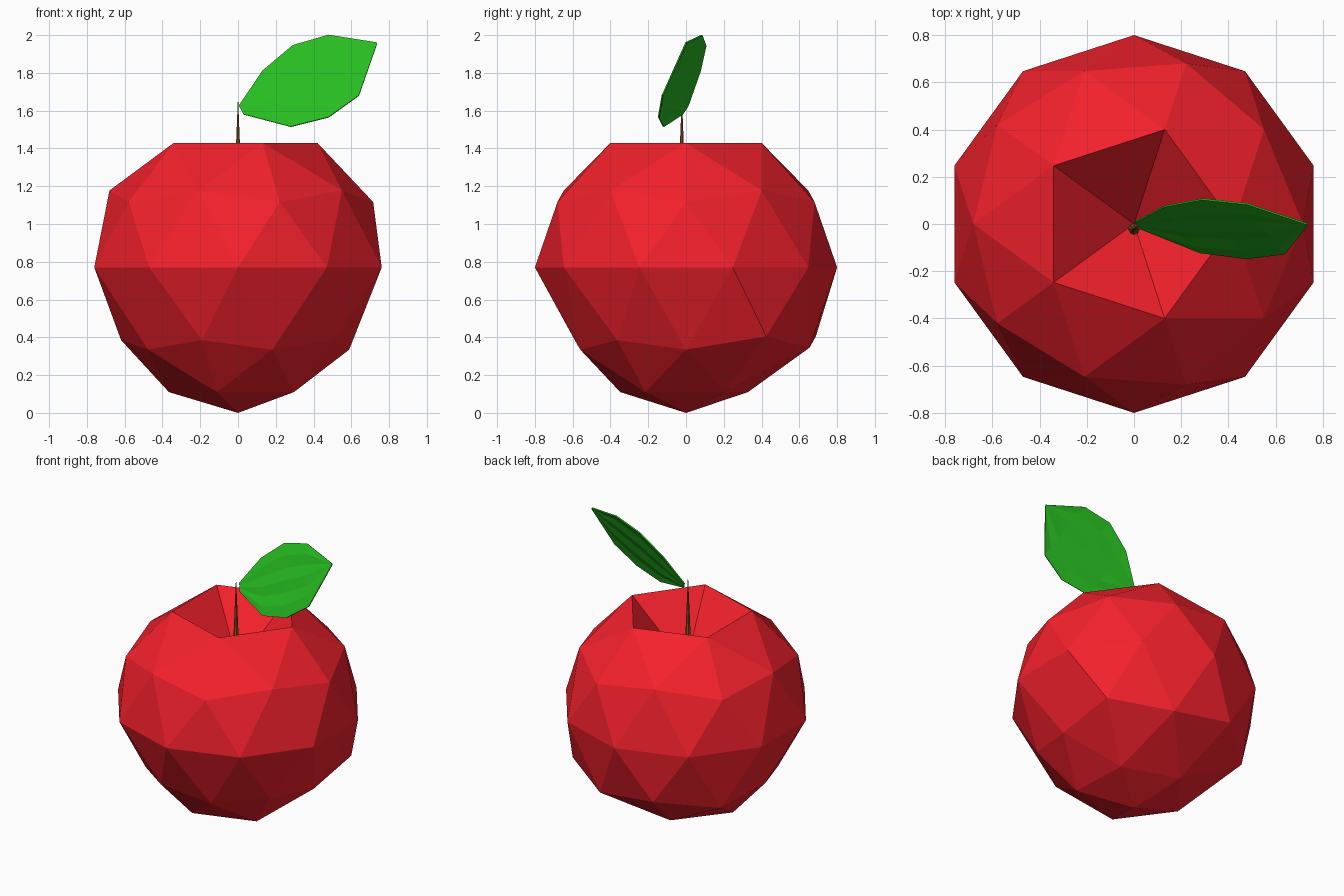
import bpy, bmesh
from mathutils import Vector

if "Cube" in bpy.data.objects:
    bpy.data.objects.remove(bpy.data.objects["Cube"])


def material(name, rgb):
    m = bpy.data.materials.new(name)
    m.diffuse_color = (*rgb, 1)
    m.use_nodes = True
    m.node_tree.nodes["Principled BSDF"].inputs["Base Color"].default_value = m.diffuse_color
    return m


def make_object(name, bm, mat):
    mesh = bpy.data.meshes.new(name)
    bm.to_mesh(mesh)
    bm.free()
    ob = bpy.data.objects.new(name, mesh)
    ob.data.materials.append(mat)
    bpy.context.collection.objects.link(ob)
    return ob


# Fruit body: icosphere with a tapered lower half and a sunken crown
bm = bmesh.new()
bmesh.ops.create_icosphere(bm, subdivisions=2, radius=1)
for v in bm.verts:
    x, y, z = v.co
    taper, height = 1.0, 0.77 + 0.775 * z
    if z > 0.95:
        height = 1.05
    elif z < -0.95:
        height = 0.0
    elif z < -0.8:
        taper, height = (0.82 if y > 0.1 else 0.87), 0.11
    elif z < -0.2:
        back = y > 0.1
        taper = 1.01 if back else 0.865
        if z < -0.5:
            height = 0.345 if back else 0.335
        else:
            height = 0.405 if back else 0.385
    v.co = (x * 0.8 * taper, y * 0.8 * taper, height)
make_object("fruit_body", bm, material("red_skin", (0.9, 0.015, 0.025)))

# Stem: slim pointed cone rising from the hollow
bm = bmesh.new()
bmesh.ops.create_cone(bm, cap_ends=True, segments=8, radius1=0.025, radius2=0.0, depth=0.63)
bmesh.ops.translate(bm, verts=bm.verts, vec=(0, -0.022, 1.05 + 0.315))
make_object("stem", bm, material("brown_stem", (0.27, 0.1, 0.015)))

# Leaf: cross-strips between upper and lower edges, lightly pleated like veins
sections = [
    ((0.005, 0.01, 1.625), (0.03, -0.02, 1.58)),
    ((0.13, 0.075, 1.81), (0.28, -0.12, 1.515)),
    ((0.29, 0.105, 1.945), (0.48, -0.145, 1.565)),
    ((0.48, 0.085, 2.0), (0.64, -0.125, 1.68)),
    ((0.733, 0.0, 1.96), (0.735, -0.004, 1.95)),
]
normal = Vector((0.18, -0.88, 0.44)).normalized()
bm = bmesh.new()
rows = []
for i, (up, low) in enumerate(sections):
    up, low = Vector(up), Vector(low)
    pleat = 0.008 if 0 < i < 4 else 0.0
    rows.append([bm.verts.new(up.lerp(low, j / 6) + normal * pleat * (j % 2))
                 for j in range(7)])
for a, b in zip(rows, rows[1:]):
    for j in range(6):
        bm.faces.new((a[j], a[j + 1], b[j + 1], b[j]))
bmesh.ops.recalc_face_normals(bm, faces=bm.faces)
leaf = make_object("leaf", bm, material("green_leaf", (0.02, 0.5, 0.015)))
solid = leaf.modifiers.new("thickness", 'SOLIDIFY')
solid.thickness = 0.008
solid.offset = 0
